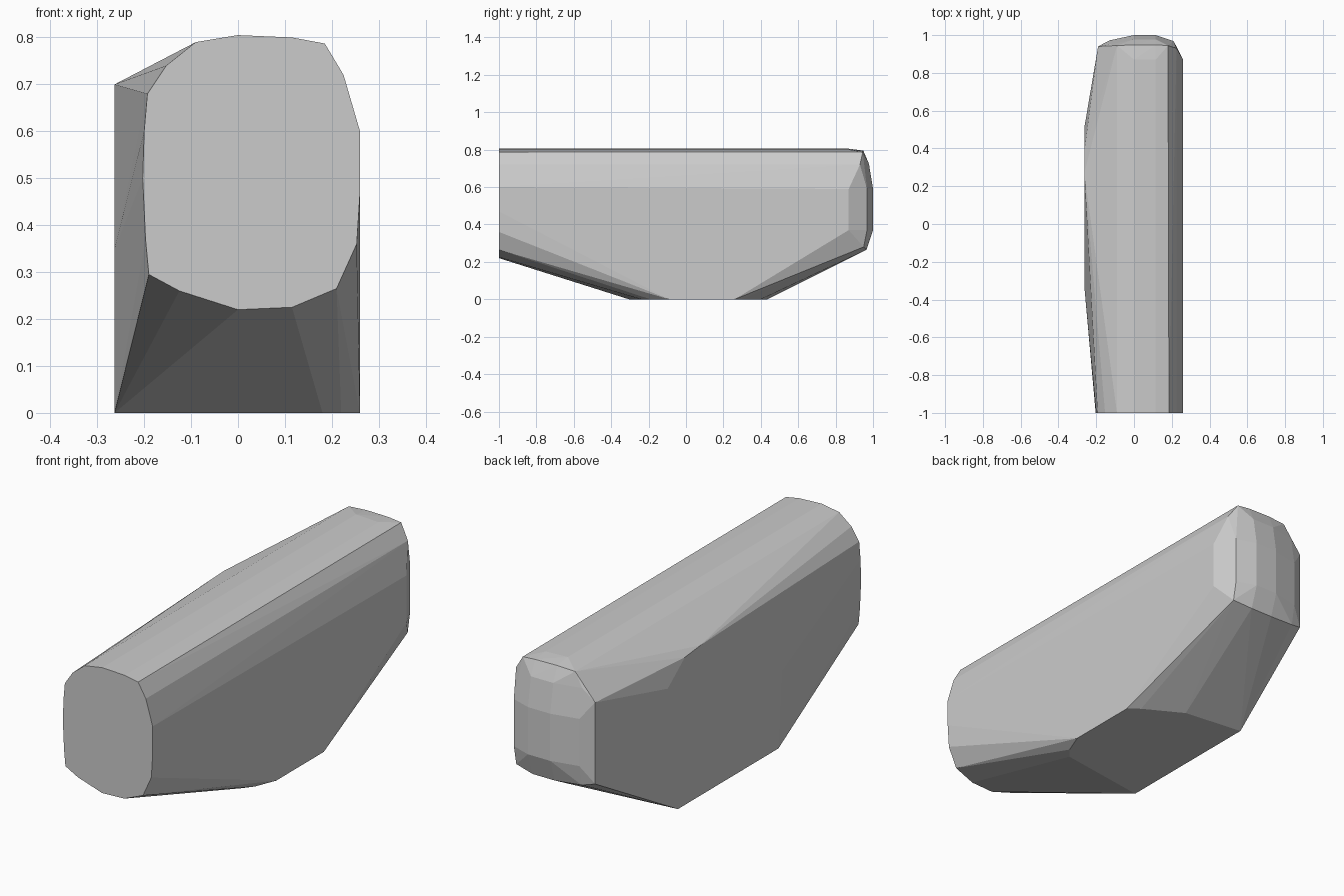
import bpy, bmesh

# front end outline (x, z) at y = -1
front = [(-0.09, 0.79), (0, 0.805), (0.115, 0.80), (0.185, 0.787), (0.225, 0.72),
         (0.26, 0.60), (0.26, 0.47), (0.253, 0.36), (0.21, 0.265), (0.115, 0.225),
         (0, 0.22), (-0.125, 0.26), (-0.19, 0.295), (-0.197, 0.37), (-0.203, 0.5),
         (-0.2, 0.6), (-0.193, 0.68), (-0.153, 0.74)]
# flat base outline (x, y) at z = 0
base = [(-0.263, -0.305), (0.18, -0.24), (0.22, -0.19), (0.26, -0.09), (0.26, 0.26),
        (0.21, 0.30), (0.13, 0.345), (0.03, 0.40), (-0.263, 0.435)]
# bulging left side (y, z) at x = -0.263
side = [(-0.33, 0.35), (0.27, 0.70), (0.384, 0.688), (0.51, 0.59)]
# rounded back end: plan columns (x, y), stacked in rows (z, inset)
back = [(-0.19, 0.94), (-0.13, 0.972), (0, 1.0), (0.115, 1.0), (0.21, 0.968), (0.26, 0.87)]
rim = [(-0.09, 0.945, 0.79), (0, 0.948, 0.795), (0.115, 0.948, 0.793), (0.18, 0.945, 0.787),
       (0, 0.87, 0.805), (0.115, 0.87, 0.80), (0.225, 0.93, 0.72),
       (-0.19, 0.94, 0.67), (-0.19, 0.94, 0.29), (-0.13, 0.955, 0.275),
       (0, 0.965, 0.265), (0.115, 0.965, 0.265), (0.21, 0.95, 0.28)]

pts = [(x, -1, z) for x, z in front]
pts += [(x, y, 0) for x, y in base]
pts += [(-0.263, y, z) for y, z in side]
pts += [(x, y, z) for z in (0.37, 0.59) for x, y in back]
pts += [(x, y - 0.022, 0.725) for x, y in back[1:4]]
pts += rim

# the solid is the convex skin around these outlines
bm = bmesh.new()
for p in pts:
    bm.verts.new(p)
hull = bmesh.ops.convex_hull(bm, input=bm.verts[:])
loose = [v for v in bm.verts if not v.link_faces]
bmesh.ops.delete(bm, geom=loose, context='VERTS')
bmesh.ops.dissolve_limit(bm, angle_limit=0.01, verts=bm.verts[:], edges=bm.edges[:])
bmesh.ops.recalc_face_normals(bm, faces=bm.faces[:])
mesh = bpy.data.meshes.new("boulder_block")
bm.to_mesh(mesh)
bm.free()
obj = bpy.data.objects.new("boulder_block", mesh)
bpy.context.collection.objects.link(obj)
